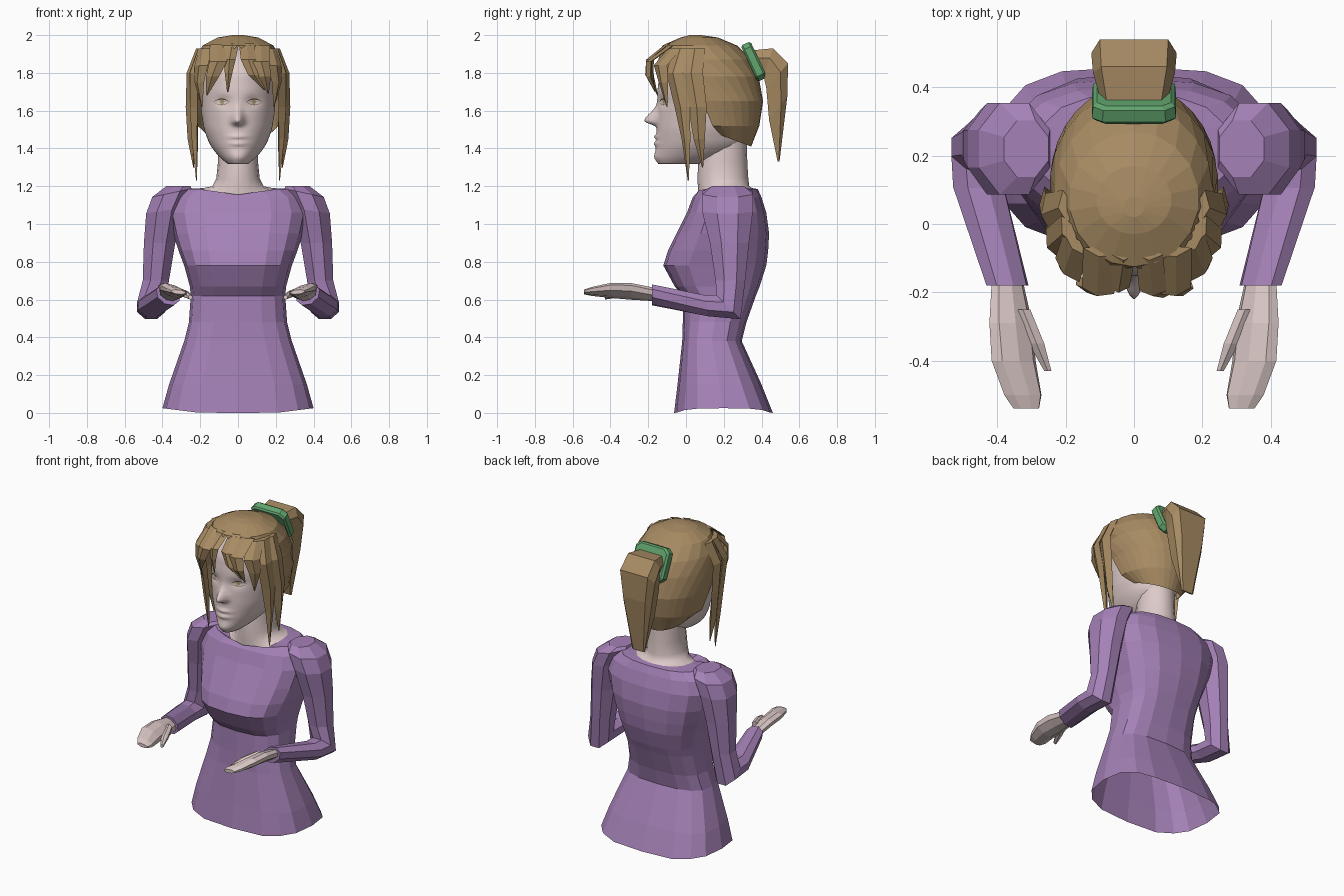
import bpy, bmesh, math
from math import sin, cos, pi, exp, radians
from mathutils import Vector as V

if "Cube" in bpy.data.objects:
    bpy.data.objects.remove(bpy.data.objects["Cube"])


def material(name, r, g, b):
    m = bpy.data.materials.new(name)
    m.diffuse_color = [(c / 255) ** 2.2 for c in (r, g, b)] + [1]
    m.use_nodes = True
    m.node_tree.nodes["Principled BSDF"].inputs["Base Color"].default_value = m.diffuse_color
    return m


SKIN = material("skin", 220, 201, 199)
HAIR = material("brown_hair", 166, 138, 99)
SHIRT = material("purple_shirt", 163, 128, 181)
BAND = material("green_band", 98, 163, 109)
EYE = material("eye_white", 208, 198, 190)
LASH = material("lash_brown", 112, 88, 68)
IRIS = material("iris", 165, 145, 115)


def loft(name, rings, mat, closed=True, caps=True, smooth=False):
    """Skin a list of equal-length rings with quads."""
    bm = bmesh.new()
    vs = [[bm.verts.new(p) for p in r] for r in rings]
    n = len(vs[0])
    for a, b in zip(vs, vs[1:]):
        for i in range(n if closed else n - 1):
            j = (i + 1) % n
            bm.faces.new((a[i], a[j], b[j], b[i]))
    if caps:
        bm.faces.new(vs[0])
        bm.faces.new(vs[-1])
    bmesh.ops.recalc_face_normals(bm, faces=bm.faces)
    me = bpy.data.meshes.new(name)
    bm.to_mesh(me)
    bm.free()
    me.materials.append(mat)
    for p in me.polygons:
        p.use_smooth = smooth
    ob = bpy.data.objects.new(name, me)
    bpy.context.collection.objects.link(ob)
    return ob


def power(v, n):
    return math.copysign(abs(v) ** (2 / n), v)


def oval(z, w, f, b, n=2.0, seg=16, dip=0.0):
    """Horizontal superellipse, half-width w, from y=f to y=b; dip lowers the front."""
    out = []
    for i in range(seg):
        a = 2 * pi * i / seg
        x, y = power(sin(a), n), -power(cos(a), n)
        out.append(V((w * x, (f + b) / 2 + (b - f) / 2 * y, z - dip * max(0, -y) ** 2)))
    return out


# torso, open at the hem
body = [(.0, .40, -.063, .46, 3), (.15, .365, -.045, .40, 3), (.38, .285, -.02, .295, 2.8),
        (.48, .26, -.017, .32, 2.7), (.62, .25, -.017, .37, 2.7), (.67, .255, -.06, .39, 2.8),
        (.78, .285, -.12, .425, 2.8), (.86, .315, -.095, .435, 2.7), (.95, .345, -.05, .44, 2.6),
        (1.06, .37, .005, .425, 2.6), (1.14, .345, .035, .40, 2.6), (1.185, .28, .055, .38, 2.5)]
rings = [oval(*r) for r in body]
for p in rings[0]:
    p.z = .025 * max(0, abs(p.x) - .2) / .2
for p in rings[-1]:
    p.z -= .03 * max(0, 1 - abs(p.x) / .2) * (p.y < .2)
collar = oval(1.19, .185, .07, .35, 2.2, dip=.07)
loft("torso", rings + [collar], SHIRT, caps=False)

# neck
loft("neck", [collar, oval(1.20, .135, .065, .335, 2, dip=.03), oval(1.24, .115, .06, .33),
              oval(1.32, .107, .065, .325), oval(1.46, .107, .09, .32)], SKIN, caps=False, smooth=True)


# head: smoothed profile keys (z, half width, front y, back y) plus bumps for the features
KEYS = [(1.30, .03, -.13, .0), (1.325, .065, -.155, .10), (1.36, .105, -.163, .24), (1.42, .15, -.158, .31),
        (1.50, .180, -.155, .32), (1.60, .196, -.150, .34), (1.70, .197, -.152, .35), (1.80, .185, -.14, .34),
        (1.89, .14, -.08, .28), (1.95, .05, .0, .15)]


def raw(z):
    z = min(max(z, KEYS[0][0]), KEYS[-1][0])
    for a, b in zip(KEYS, KEYS[1:]):
        if z <= b[0]:
            t = (z - a[0]) / (b[0] - a[0])
            return [a[i] + t * (b[i] - a[i]) for i in (1, 2, 3)]


def profile(z):
    return [sum(c) / 5 for c in zip(*[raw(z + d * .011) for d in (-2, -1, 0, 1, 2)])]


def g(v, s):
    return exp(-(v / s) ** 2)


def bumps(x, z):
    nose = .068 * g(z - 1.545, .058 if z > 1.545 else .02)
    d = -nose * g(x, .017 + .2 * max(0, min(.06, 1.63 - z)))
    d += .016 * g(abs(x) - .08, .04) * g(z - 1.648, .03)
    d -= .013 * g(x, .045) * (g(z - 1.462, .011) + g(z - 1.425, .012))
    return d - .008 * g(x, .05) * g(z - 1.355, .025)


def face_y(x, z):
    w, f, b = profile(z)
    return (f + b) / 2 - (b - f) / 2 * max(0, 1 - (x / w) ** 2) ** .5 + bumps(x, z)


head = []
for k in range(76):
    z = 1.318 + k * .0084
    r = oval(z, *profile(z), seg=96)
    for p in r:
        if p.y < .03:
            p.y += bumps(p.x, z)
    head.append(r)
loft("head", head, SKIN, smooth=True)

# eyes as thin plates following the face
for s in (-1, 1):
    def plate(name, mat, cx, rx, z0, z1, off, cz=1.645):
        rows = []
        for i in range(13):
            u = -1 + i / 6
            x = s * cx + rx * u
            h = max(.02, 1 - u * u)
            rows.append([V((x, face_y(x, cz + q * h) - off, cz + q * h)) for q in (z0, (z0 + z1) / 2, z1)])
        loft(name, rows, mat, closed=False, caps=False)
    plate("eye", EYE, .086, .040, -.014, .015, .003)
    plate("iris", IRIS, .084, .013, -.012, .013, .005)
    plate("upper_lash", LASH, .087, .044, .013, .021, .006)
    plate("lower_lash", LASH, .087, .040, -.0165, -.013, .005)

# hair cap: open sheets, last value is the half angle of the face opening
cap = [(2.0, .03, .02, .08, 0), (1.987, .11, -.03, .17, 0), (1.945, .19, -.125, .27, 0),
       (1.87, .232, -.165, .345, 22), (1.78, .247, -.16, .385, 55), (1.65, .243, -.14, .408, 80),
       (1.52, .215, -.09, .388, 88), (1.41, .155, .0, .345, 95)]
rows = []
for z, w, f, b, a0 in cap:
    row = []
    for i in range(19):
        a = radians(a0 + (360 - 2 * a0) * i / 18)
        lift = .13 * (1 + cos(a)) / 2 if z < 1.45 else 0
        row.append(V((w * sin(a), (f + b) / 2 - (b - f) / 2 * cos(a), z + lift)))
    rows.append(row)
hair = loft("hair_cap", rows, HAIR, closed=False, caps=False)
bm = bmesh.new()
bm.from_mesh(hair.data)
bm.faces.new([v for v in bm.verts if v.index < 18])
bmesh.ops.remove_doubles(bm, verts=bm.verts, dist=.0005)
bmesh.ops.recalc_face_normals(bm, faces=bm.faces)
bm.to_mesh(hair.data)
bm.free()


# hair strands: diamond section, width laid along the given direction
def strand(name, pts, across, thick=.016):
    u = V(across).normalized()
    n = V((u.y, -u.x, 0))
    loft(name, [[V(p[:3]) + d for d in (u * p[3], n * thick * min(1, p[3] / .03),
                                        -u * p[3], -n * thick * min(1, p[3] / .03))] for p in pts], HAIR)


strand("fringe", [(-.03, -.09, 1.955, .035), (-.045, -.185, 1.87, .032), (-.05, -.185, 1.80, .02),
                  (-.055, -.165, 1.70, .003)], (1, 0, 0))
strand("fringe", [(-.10, -.08, 1.95, .05), (-.105, -.195, 1.86, .048), (-.135, -.185, 1.78, .035),
                  (-.165, -.15, 1.68, .003)], (1, -.2, 0))
strand("fringe", [(.045, -.09, 1.955, .04), (.055, -.195, 1.87, .04), (.085, -.20, 1.79, .032),
                  (.14, -.17, 1.71, .003)], (1, 0, 0))
strand("fringe", [(.12, -.08, 1.945, .05), (.12, -.195, 1.86, .048), (.14, -.195, 1.78, .035),
                  (.16, -.155, 1.69, .003)], (1, .2, 0))
for s in (-1, 1):
    strand("temple_strand", [(s * .17, -.06, 1.93, .05), (s * .195, -.135, 1.84, .05),
                             (s * .205, -.12, 1.75, .035), (s * .19, -.10, 1.62, .003)], (s * .7, .7, 0))
    strand("long_strand", [(s * .19, -.02, 1.93, .05), (s * .235, -.06, 1.80, .05), (s * .235, -.02, 1.62, .045),
                           (s * .228, .0, 1.45, .026), (s * .22, .012, 1.23, .003)], (s * .5, 1, 0), .022)
    strand("rear_strand", [(s * .20, .05, 1.93, .05), (s * .25, .03, 1.80, .06), (s * .255, .06, 1.62, .05),
                           (s * .245, .07, 1.45, .03), (s * .235, .088, 1.30, .003)], (s * .15, 1, 0), .022)

# hair band: tilted octagonal collar
axis, up = V((0, .9, .42)).normalized(), V((0, -.42, .9)).normalized()


def octagon(c, hw, hh, cut=.6):
    return [V(c) + V((x * hw, 0, 0)) + up * (y * hh) for x, y in
            ((1, cut), (cut, 1), (-cut, 1), (-1, cut), (-1, -cut), (-cut, -1), (cut, -1), (1, -cut))]


mid = V((0, .36, 1.86))
loft("hair_band", [octagon(mid + axis * d, w, h, .75) for d, w, h in
                   ((-.028, .112, .098), (-.018, .123, .106), (.018, .12, .105), (.028, .108, .095))], BAND)

# ponytail: outer point, inner point, half width
tail = []
for (oy, oz), (iy, iz), w in (((.36, 1.92), (.39, 1.80), .10), ((.46, 1.93), (.41, 1.785), .12),
                              ((.54, 1.85), (.425, 1.72), .125), ((.537, 1.68), (.44, 1.55), .10),
                              ((.495, 1.33), (.485, 1.33), .045)):
    o, i = V((0, oy, oz)), V((0, iy, iz))
    tail.append([o.lerp(i, t) + V((x * w, 0, 0)) for x, t in
                 ((-.8, 0), (.8, 0), (1, .35), (.8, 1), (-.8, 1), (-1, .35))])
loft("ponytail", tail, HAIR)


# limbs: rings of (centre x, y, z, half width, half depth, pitch, roll)
def limb(name, s, data, mat, seg=8):
    out = []
    for cx, cy, cz, hx, hd, pitch, roll in data:
        t, r = radians(pitch), radians(roll)
        side, deep = V((cos(r), 0, -sin(r))), V((sin(r) * sin(t), cos(t), -sin(t)))
        ring = [V((cx, cy, cz)) + side * hx * cos(a) + deep * hd * sin(a)
                for a in [2 * pi * (i + .5) / seg for i in range(seg)]]
        out.append([V((s * p.x, p.y, p.z)) for p in ring])
    loft(name, out, mat)


for s in (-1, 1):
    limb("sleeve", s, [(.315, .22, 1.20, .07, .09, 0, 0), (.35, .22, 1.165, .115, .145, 0, 12),
                       (.39, .22, 1.07, .105, .145, 0, 8), (.415, .23, .90, .09, .112, 0, 0),
                       (.435, .235, .70, .075, .085, 0, 0), (.46, .225, .56, .08, .098, 45, 0),
                       (.455, .11, .567, .08, .06, 85, 0), (.37, -.18, .625, .064, .056, 90, -8)], SHIRT)
    limb("hand", s, [(.372, -.15, .625, .045, .034, 90, -10), (.36, -.29, .643, .066, .04, 90, -16),
                     (.352, -.40, .648, .068, .036, 90, -14), (.325, -.50, .643, .058, .022, 90, -8),
                     (.315, -.54, .64, .04, .012, 90, -5)], SKIN)
    limb("thumb", s, [(.325, -.25, .645, .025, .022, 90, 0), (.285, -.35, .632, .026, .02, 90, 0),
                      (.252, -.43, .612, .012, .012, 90, 0)], SKIN, 6)
